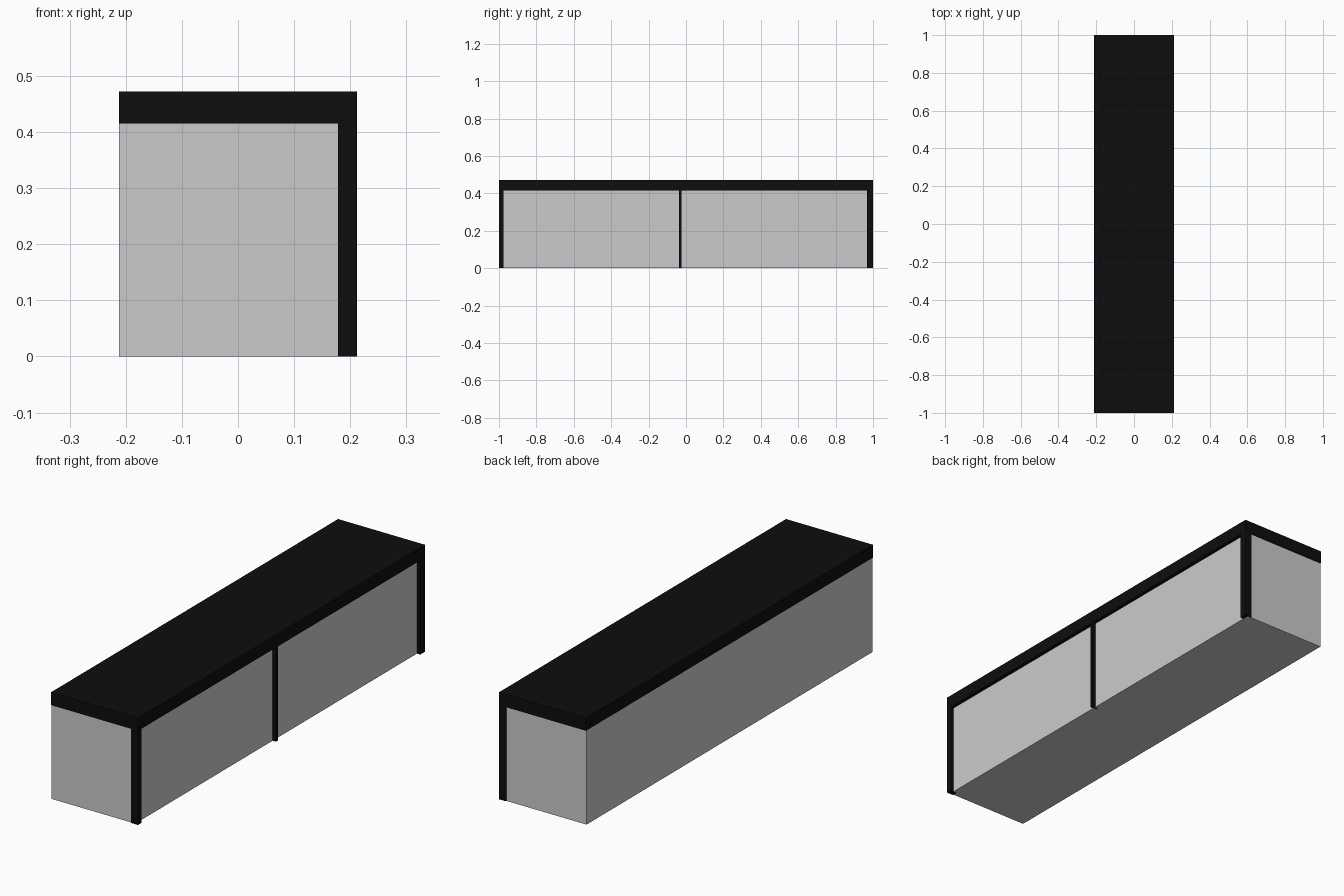
import bpy

if "Cube" in bpy.data.objects:
    bpy.data.objects.remove(bpy.data.objects["Cube"])

X, TOP, SLAB = 0.212, 0.472, 0.415

black = bpy.data.materials.new("black_finish")
black.diffuse_color = (0.004, 0.004, 0.004, 1)
black.use_nodes = True
black.node_tree.nodes["Principled BSDF"].inputs["Base Color"].default_value = black.diffuse_color


def box(name, x0, x1, y0, y1, z0, z1, mat=None):
    bpy.ops.mesh.primitive_cube_add(
        size=1, location=((x0 + x1) / 2, (y0 + y1) / 2, (z0 + z1) / 2))
    ob = bpy.context.object
    ob.name = name
    ob.scale = (x1 - x0, y1 - y0, z1 - z0)
    bpy.ops.object.transform_apply(location=False, rotation=False, scale=True)
    if mat:
        ob.data.materials.append(mat)
    return ob


# Grey body, slightly recessed at the ends and the door side
box("cabinet_body", -X, X - 0.016, -0.996, 0.996, 0, SLAB)

# Black top slab
box("top_slab", -X, X, -1, 1, SLAB, TOP, black)

# Black uprights along the door side
for name, y0, y1 in (("front_post", -1, -0.975),
                     ("middle_post", -0.038, -0.024),
                     ("back_post", 0.967, 1)):
    box(name, 0.178, X, y0, y1, 0, SLAB, black)
